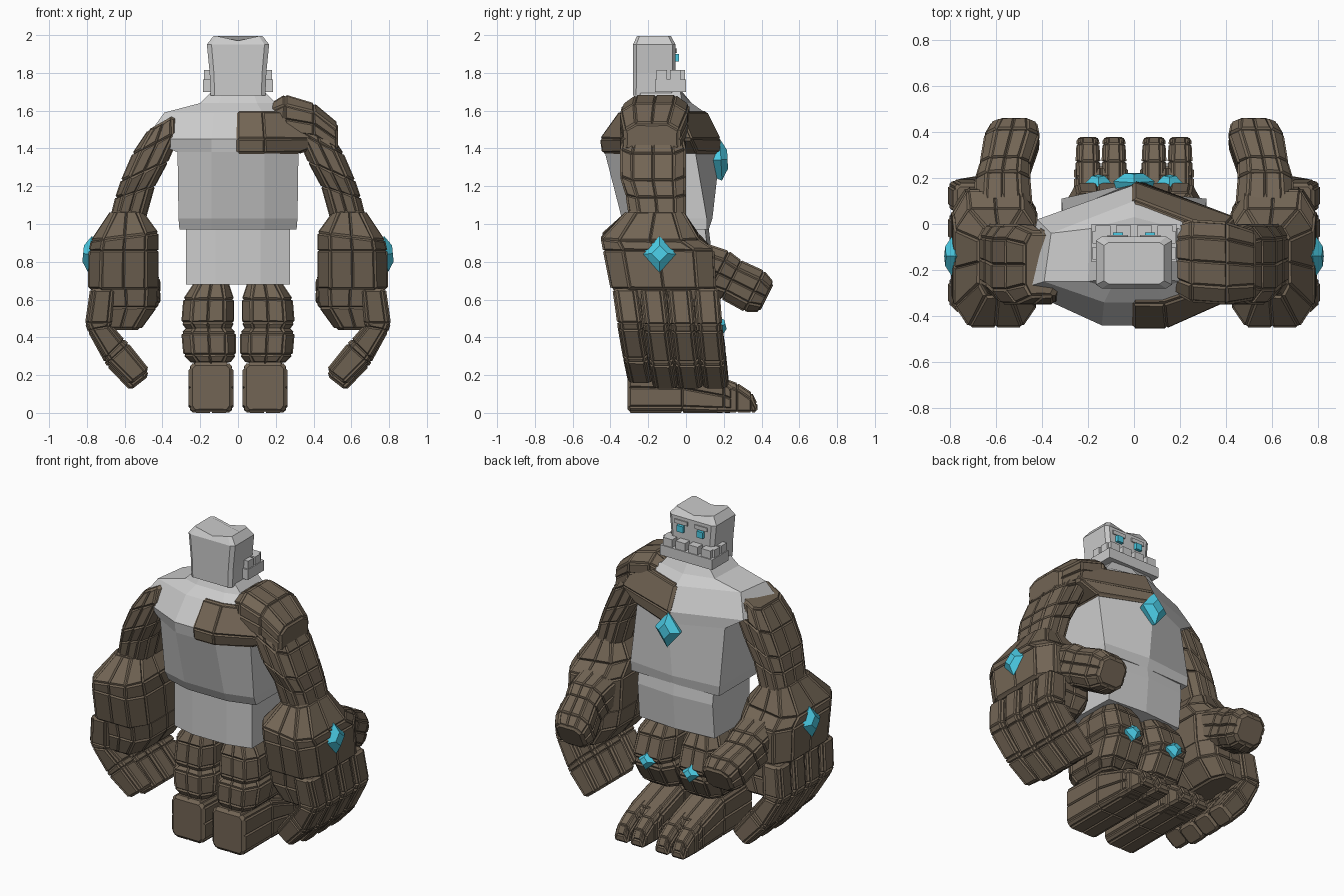
import bpy, bmesh
from mathutils import Vector as V

if "Cube" in bpy.data.objects:
    bpy.data.objects.remove(bpy.data.objects["Cube"])


def material(name, rgb):
    m = bpy.data.materials.new(name)
    m.diffuse_color = (*rgb, 1)
    m.use_nodes = True
    m.node_tree.nodes["Principled BSDF"].inputs["Base Color"].default_value = m.diffuse_color
    return m


BARK = material("brown_stone", (0.17, 0.13, 0.09))
GLOW = material("cyan_crystal", (0.07, 0.6, 0.78))


def loft(name, rings, mat=None, panel=0.0, side=1):
    """Skin rings of points; optional raised panels on every face."""
    bm = bmesh.new()
    rows = [[bm.verts.new((p[0] * side, p[1], p[2])) for p in r] for r in rings]
    n = len(rows[0])
    for a, b in zip(rows, rows[1:]):
        for i in range(n):
            j = (i + 1) % n
            bm.faces.new((a[i], a[j], b[j], b[i]))
    bm.faces.new(rows[0])
    bm.faces.new(rows[-1])
    bmesh.ops.recalc_face_normals(bm, faces=bm.faces[:])
    if panel:
        bmesh.ops.inset_individual(bm, faces=bm.faces[:], thickness=panel, depth=panel)
    me = bpy.data.meshes.new(name)
    bm.to_mesh(me)
    bm.free()
    ob = bpy.data.objects.new(name, me)
    bpy.context.collection.objects.link(ob)
    if mat:
        me.materials.append(mat)
    return ob


def ring(c, u, v, k=0.65, mid=False):
    """Chamfered rectangle around c, half axes u and v."""
    c, u, v = V(c), V(u), V(v)
    if mid:
        uv = [(1, 0), (1, k), (k, 1), (0, 1), (-k, 1), (-1, k),
              (-1, 0), (-1, -k), (-k, -1), (0, -1), (k, -1), (1, -k)]
    else:
        uv = [(1, k), (k, 1), (-k, 1), (-1, k), (-1, -k), (-k, -1), (k, -1), (1, -k)]
    return [c + u * a + v * b for a, b in uv]


def flat(z, x0, x1, y0, y1, tilt=0, mid=True, k=0.65):
    """Horizontal ring from extents; tilt raises the inner side."""
    return ring(((x0 + x1) / 2, (y0 + y1) / 2, z),
                ((x1 - x0) / 2, 0, -tilt), (0, (y1 - y0) / 2, 0), k, mid)


def box(name, x0, x1, y0, y1, z0, z1, mat=None):
    return loft(name, [[(x0, y0, z), (x1, y0, z), (x1, y1, z), (x0, y1, z)]
                       for z in (z0, z1)], mat)


def gem(name, c, normal, rw, rh, side=1):
    n = V(normal).normalized()
    u = n.cross(V((0, 0, 1))).normalized()
    v = u.cross(n)
    c = V(c)
    rows = []
    for d, s in ((-0.05, 0.8), (0, 1), (0.035, 0.45)):
        rows.append([c + n * d + u * a * rw * s + v * b * rh * s
                     for a, b in ((1, 0), (0, 1), (-1, 0), (0, -1))])
    loft(name, rows, GLOW, 0, side)


# Torso: z, front centre y, front corner, side-back corner, back corner
TORSO = [(0.97, .12, .31, .11, .31, -.26, .14, -.31),
         (1.03, .14, .315, .11, .315, -.29, .14, -.34),
         (1.38, .18, .31, .05, .32, -.33, .14, -.43),
         (1.45, .17, .42, .02, .49, -.28, .14, -.44),
         (1.59, .10, .36, -.04, .39, -.25, .13, -.34),
         (1.64, .03, .19, -.02, .20, -.25, .10, -.28),
         (1.70, -.02, .14, -.03, .14, -.24, .08, -.25)]


def torso_ring(s):
    z, fc, fx, fy, bx, by, cx, cy = s
    return [(0, fc, z), (fx, fy, z), (bx, by, z), (cx, cy, z),
            (-cx, cy, z), (-bx, by, z), (-fx, fy, z)]


def plate_ring(s, g=0.006):
    z, fc, fx, fy, bx, by, cx, cy = s
    return [(0, fc + g, z), (fx + g, fy + g, z), (bx + g, by - g, z),
            (cx, cy - g, z), (0, cy - g, z)]


loft("torso", [torso_ring(s) for s in TORSO])
loft("chest_plate", [plate_ring(s) for s in TORSO[2:5]], BARK, 0.009)
loft("pelvis", [[(0, .11 + d, z), (.265, .09 + d, z), (.275, -.25, z), (.12, -.29, z),
                 (-.12, -.29, z), (-.275, -.25, z), (-.265, .09 + d, z)]
                for z, d in ((.68, 0), (.90, .02), (.98, .01))])
gem("chest_crystal", (0, .185, 1.34), (0, 1, .05), .09, .11)

# Shoulder armour on one side only
loft("shoulder_plate", [ring(c, (0, hy, 0), (0, 0, hz), .6, True) for c, hy, hz in (
    ((.16, -.15, 1.54), .13, .08), ((.25, -.16, 1.555), .17, .12),
    ((.40, -.17, 1.53), .17, .10), ((.52, -.18, 1.45), .14, .08))], BARK, 0.01)

# Head with notched crown
head = [flat(1.68, -.145, .145, -.28, -.06, k=.85), flat(1.80, -.15, .15, -.28, -.055, k=.85),
        flat(1.95, -.165, .165, -.28, -.055, k=.85), flat(1.995, -.13, .13, -.26, -.08, k=.85)]
for i in (3, 9):
    head[3][i].z = 1.97
loft("head", head)
box("jaw", -.185, .185, -.165, 0, 1.70, 1.765)
for i in range(4):
    x = -.135 + .09 * i
    box("front_tooth", x - .033, x + .033, -.055, -.006, 1.76, 1.815)
for s in (1, -1):
    for y in (-.155, -.085):
        a, b = sorted((s * .14, s * .18))
        box("side_tooth", a, b, y, y + .055, 1.76, 1.815)
    box("eye", s * .07 - .022, s * .07 + .022, -.07, -.036, 1.86, 1.90, GLOW)
    box("brow", s * .07 - .045, s * .07 + .045, -.07, -.048, 1.905, 1.93)

for s, n in ((1, "right_"), (-1, "left_")):
    # Arm
    loft(n + "upper_arm", [flat(1.53, .33, .47, -.31, -.04, .04),
                           flat(1.43, .31, .55, -.34, -.01, .06),
                           flat(1.28, .38, .61, -.34, -.01, .05),
                           flat(1.17, .45, .64, -.31, -.01, .03),
                           flat(1.02, .50, .67, -.29, -.01)], BARK, 0.01, s)
    loft(n + "forearm", [flat(1.06, .51, .67, -.31, -.02),
                         flat(.93, .43, .77, -.44, .06, .02),
                         flat(.86, .43, .78, -.43, .14),
                         flat(.66, .43, .785, -.39, .15)], BARK, 0.01, s)
    loft(n + "palm", [flat(.67, .43, .76, -.37, .15), flat(.56, .44, .74, -.35, .16),
                      flat(.45, .52, .72, -.32, .16)], BARK, 0.01, s)
    gem(n + "arm_crystal", (.785, -.14, .84), (1, 0, .1), .095, .095, s)
    # Curled fingers and thumb
    for i in range(4):
        dz = .03 if i == 0 else 0
        rows = []
        for x, z, ux, uz, f in ((.715, .65, .06, 0, 0), (.735, .47, .065, 0, .3),
                                (.73, .44, .055, -.01, .35), (.655, .32, .045, -.045, .65),
                                (.635, .295, .05, -.045, .7), (.525, .165, .045, -.035, 1)):
            y = (-.32 + .143 * i) * (1 - f) + (-.24 + .132 * i) * f
            rows.append(ring((x, y, z + dz * f), (ux, 0, uz), (0, .06, 0), .7))
        loft(n + "finger", rows, BARK, 0.009, s)
    loft(n + "thumb", [ring(c, (hx, 0, 0), (0, hz * .45, hz * .9), .6, True) for c, hx, hz in (
        ((.57, .05, .78), .12, .12), ((.57, .17, .74), .11, .12), ((.56, .24, .705), .10, .105),
        ((.53, .36, .645), .11, .11), ((.52, .42, .615), .09, .08))], BARK, 0.01, s)
    # Leg blocks
    loft(n + "thigh", [flat(.69, .06, .22, -.23, .06), flat(.60, .03, .28, -.27, .13),
                       flat(.48, .03, .29, -.28, .17), flat(.44, .05, .26, -.26, .14)],
         BARK, 0.01, s)
    loft(n + "knee", [flat(.45, .05, .26, -.26, .14), flat(.42, .02, .29, -.29, .16),
                      flat(.31, .02, .28, -.29, .10), flat(.27, .05, .24, -.27, .05)],
         BARK, 0.01, s)
    gem(n + "knee_crystal", (.155, .175, .46), (0, 1, .25), .06, .055, s)
    # Foot with two toes
    loft(n + "foot", [ring((.143, y, (h + .01) / 2), (.108, 0, 0), (0, 0, (h - .01) / 2), .8, True)
                      for y, h in ((-.30, .26), (-.02, .25), (.20, .17), (.24, .14))],
         BARK, 0.01, s)
    for x in (.087, .2):
        loft(n + "toe", [[(x - w, y, .01), (x + w, y, .01), (x + w, y, h - .03), (x + w * .6, y, h),
                          (x - w * .6, y, h), (x - w, y, h - .03)]
                         for y, w, h in ((.16, .046, .19), (.27, .046, .15), (.345, .042, .10),
                                         (.37, .04, .05))], BARK, 0.008, s)
